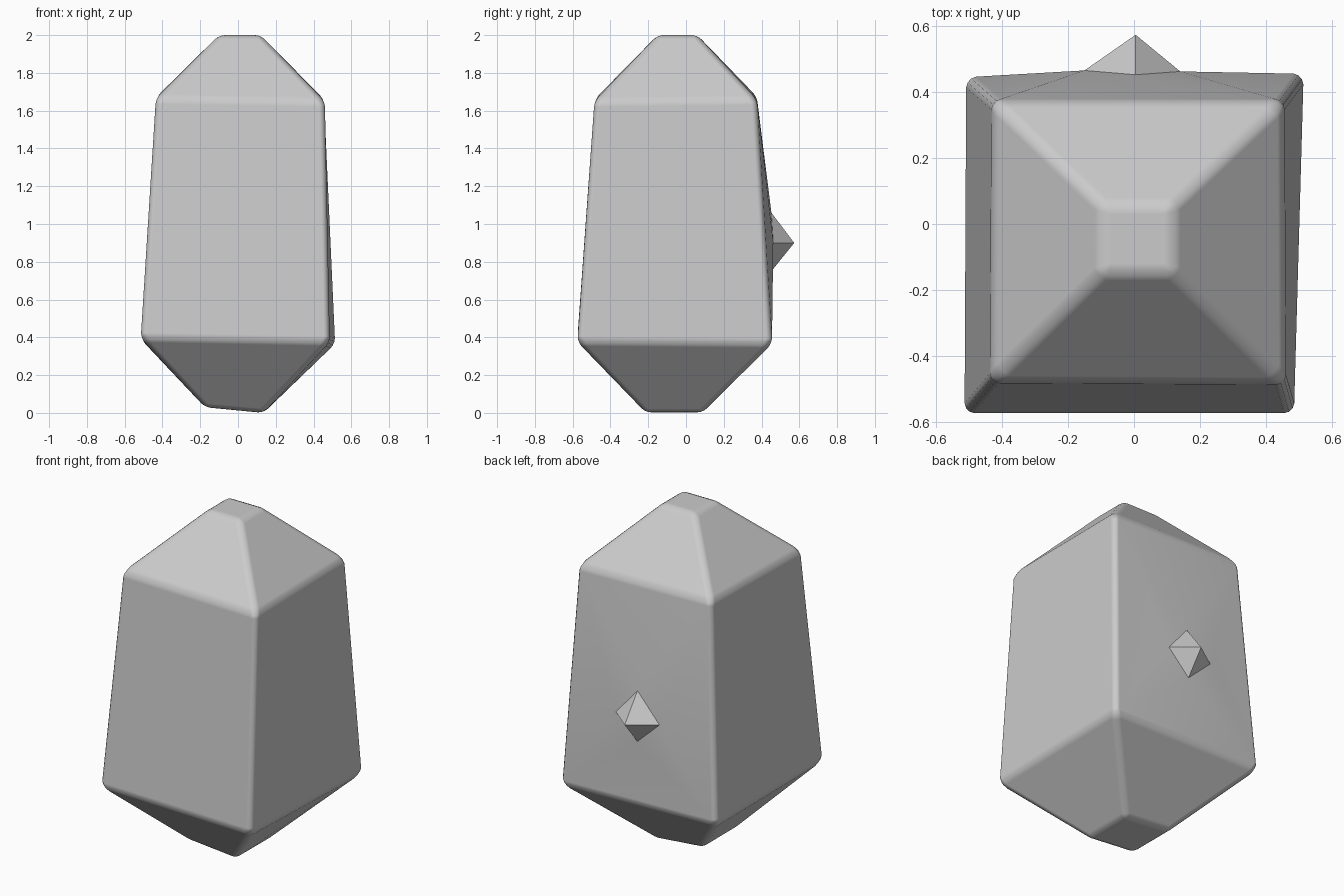
import bpy
import bmesh
import math

cube = bpy.data.objects.get("Cube")
if cube:
    bpy.data.objects.remove(cube, do_unlink=True)

# Single stone colour
stone = bpy.data.materials.new("stone_grey")
stone.use_nodes = True
grey = (0.6, 0.6, 0.6, 1)
stone.diffuse_color = grey
stone.node_tree.nodes["Principled BSDF"].inputs["Base Color"].default_value = grey


def make_object(name, points, faces):
    bm = bmesh.new()
    verts = [bm.verts.new(p) for p in points]
    for face in faces:
        bm.faces.new([verts[i] for i in face])
    bmesh.ops.recalc_face_normals(bm, faces=bm.faces)
    mesh = bpy.data.meshes.new(name)
    bm.to_mesh(mesh)
    bm.free()
    mesh.materials.append(stone)
    obj = bpy.data.objects.new(name, mesh)
    bpy.context.collection.objects.link(obj)
    return obj


# Four-sided rings from bottom to top: front-left-of-view, then counter-clockwise
rings = [
    [(-.175, -.215, .03), (.135, -.215, 0), (.135, .09, 0), (-.175, .09, .03)],
    [(-.515, -.575, .395), (.485, -.575, .375), (.515, .455, .365), (-.51, .445, .385)],
    [(-.435, -.48, 1.665), (.46, -.485, 1.65), (.455, .375, 1.66), (-.43, .375, 1.675)],
    [(-.1, -.15, 2), (.12, -.15, 2), (.12, .06, 2), (-.1, .06, 2)],
]
# Diamond on the swollen back, where the spike grows out
diamond = [(0, .46, .76), (.14, .462, .9), (.005, .452, 1.06), (-.15, .465, .9)]

points = [p for ring in rings for p in ring] + diamond
faces = [(0, 1, 2, 3), (12, 13, 14, 15)]
for level in range(3):
    for side in range(4):
        a, b = level * 4 + side, level * 4 + (side + 1) % 4
        if (level, side) != (1, 2):
            faces.append((a, b, b + 4, a + 4))

# Back panel fans out from the diamond to its corners
corners = [7, 6, 10, 11]
for i in range(4):
    j = (i + 1) % 4
    faces.append((corners[i], corners[j], 16 + i))
    faces.append((corners[j], 16 + j, 16 + i))
faces.append((16, 17, 18, 19))

body = make_object("stone_body", points, faces)
for poly in body.data.polygons:
    poly.use_smooth = True

# Softened edges, leaving the shallow back panel folds alone
bevel = body.modifiers.new("soft_edges", "BEVEL")
bevel.width = 0.03
bevel.segments = 3
bevel.limit_method = "ANGLE"
bevel.angle_limit = math.radians(25)
bevel.harden_normals = True

# Flat-faced back spike
tip = (.005, .573, .9)
make_object("back_spike", diamond + [tip],
            [(i, (i + 1) % 4, 4) for i in range(4)] + [(0, 1, 2, 3)])
